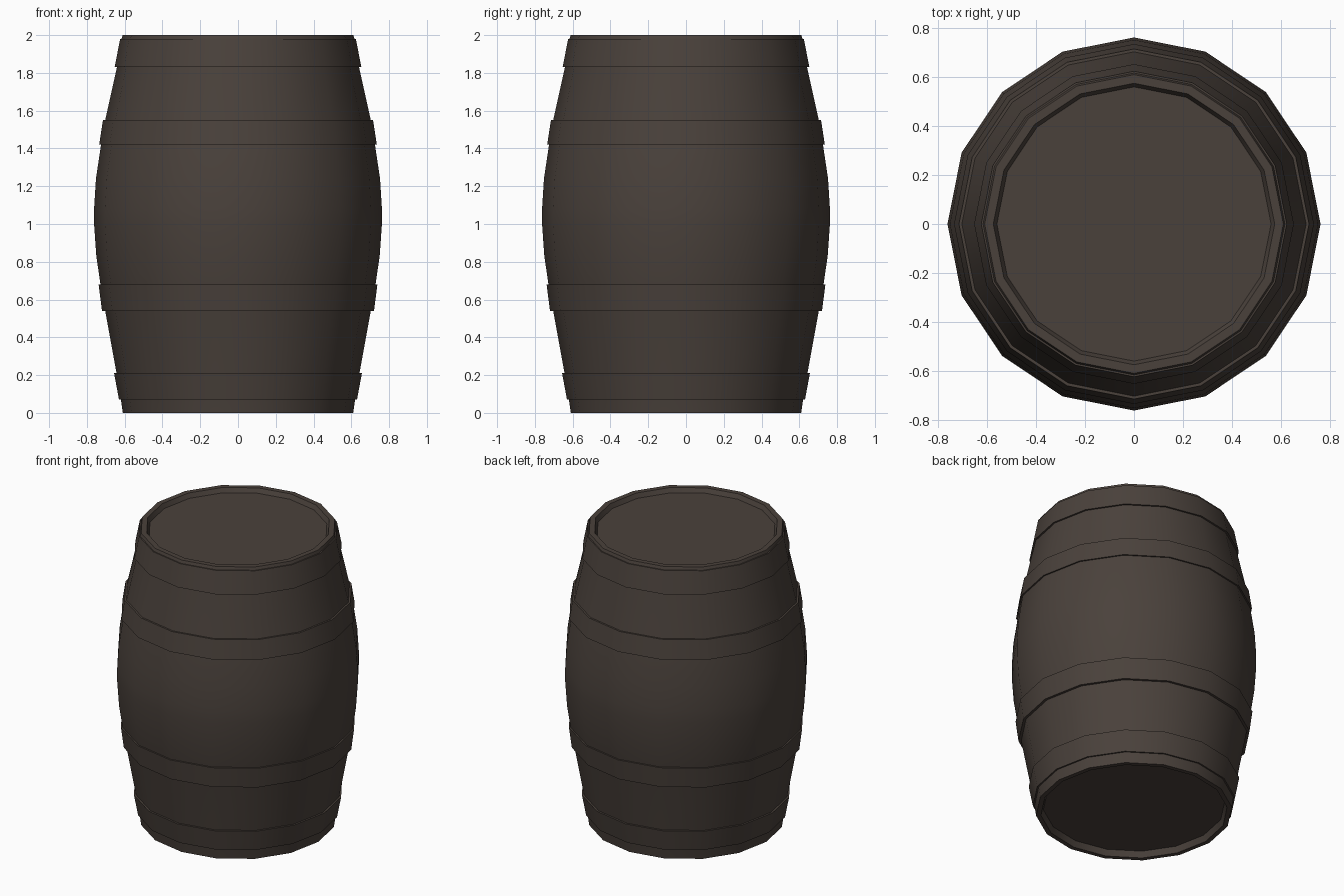
import bpy
import bmesh
from math import cos, sin, tau, radians

SIDES = 16

cube = bpy.data.objects.get("Cube")
if cube:
    bpy.data.objects.remove(cube)

wood = bpy.data.materials.new("dark_brown_wood")
wood.use_nodes = True
colour = (0.068, 0.053, 0.044, 1)
wood.diffuse_color = colour
shader = wood.node_tree.nodes["Principled BSDF"]
shader.inputs["Base Color"].default_value = colour
shader.inputs["Roughness"].default_value = 0.9


def lathe(name, profile, closed=False):
    """Turn (radius, height) points about z; open profiles get end caps."""
    bm = bmesh.new()
    rings = [[bm.verts.new((r * cos(tau * i / SIDES), r * sin(tau * i / SIDES), z))
              for i in range(SIDES)] for r, z in profile]
    pairs = list(zip(rings, rings[1:]))
    if closed:
        pairs.append((rings[-1], rings[0]))
    else:
        bm.faces.new(rings[0])
        bm.faces.new(rings[-1])
    for low, high in pairs:
        for i in range(SIDES):
            j = (i + 1) % SIDES
            bm.faces.new((low[i], low[j], high[j], high[i]))
    bmesh.ops.recalc_face_normals(bm, faces=bm.faces)
    mesh = bpy.data.meshes.new(name)
    bm.to_mesh(mesh)
    bm.free()
    mesh.materials.append(wood)
    obj = bpy.data.objects.new(name, mesh)
    bpy.context.collection.objects.link(obj)
    bpy.ops.object.select_all(action="DESELECT")
    obj.select_set(True)
    bpy.context.view_layer.objects.active = obj
    bpy.ops.object.shade_smooth_by_angle(angle=radians(35))
    return obj


# Bulging body with a recessed lid and base
lathe("barrel_body", [
    (0.565, 0.04), (0.58, 0), (0.61, 0), (0.62, 0.07), (0.643, 0.21),
    (0.703, 0.54), (0.728, 0.68), (0.75, 0.83), (0.762, 1.0), (0.762, 1.08),
    (0.752, 1.24), (0.725, 1.42), (0.703, 1.55), (0.641, 1.83),
    (0.62, 1.97), (0.61, 2), (0.575, 2), (0.56, 1.97)])

# Four hoops: bottom height, bottom radius, top height, top radius
hoops = {
    "bottom_hoop": (0.07, 0.63, 0.21, 0.656),
    "lower_hoop": (0.54, 0.72, 0.68, 0.738),
    "upper_hoop": (1.42, 0.735, 1.55, 0.715),
    "top_hoop": (1.83, 0.653, 1.98, 0.624),
}
for name, (z0, r0, z1, r1) in hoops.items():
    lathe(name, [(r0 - 0.05, z0), (r0, z0), (r1, z1), (r1 - 0.05, z1)], closed=True)
